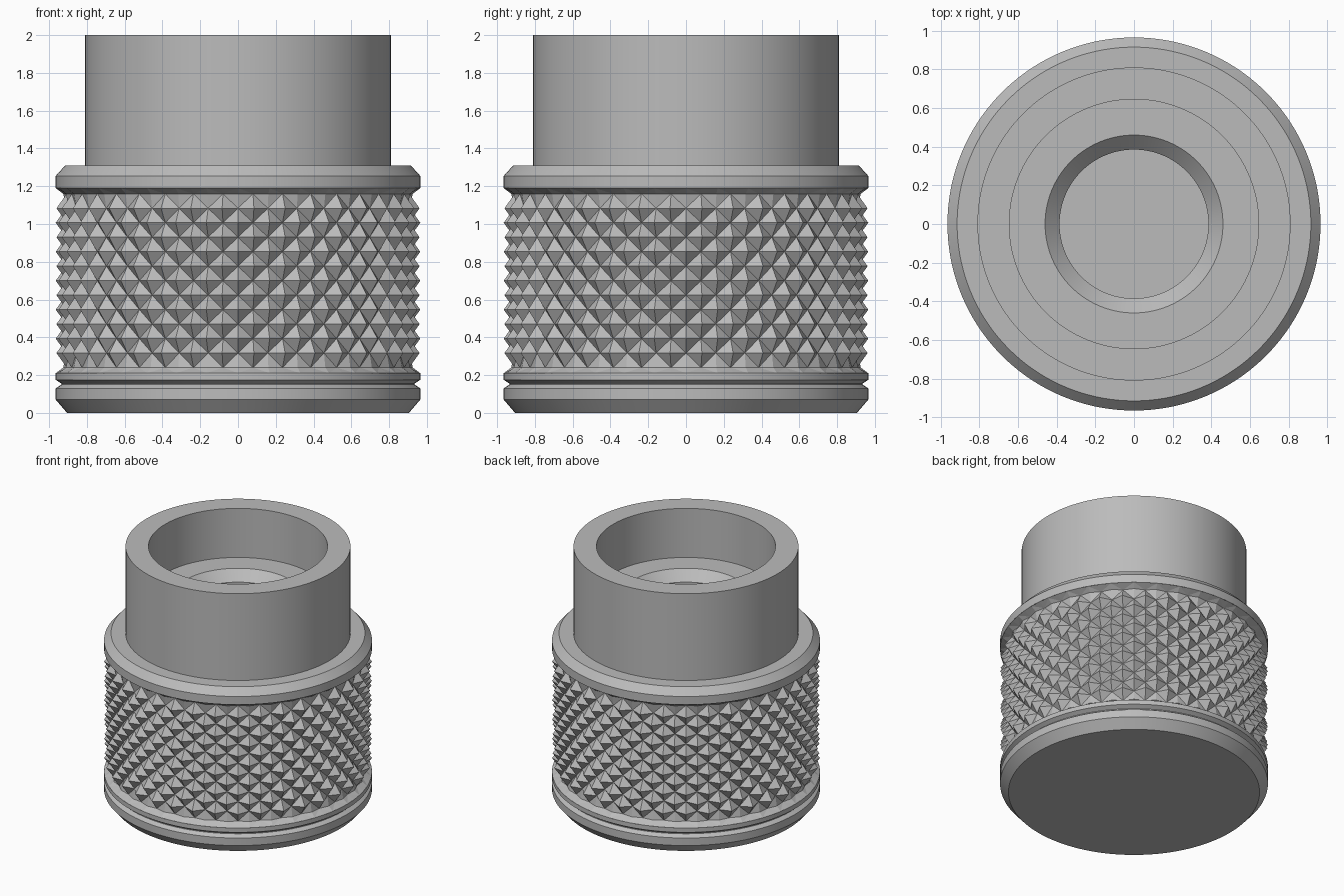
import bpy, bmesh, math

cube = bpy.data.objects.get("Cube")
if cube:
    bpy.data.objects.remove(cube, do_unlink=True)

metal = bpy.data.materials.new("satin_grey")
metal.use_nodes = True
GREY = (0.5, 0.5, 0.5, 1)
metal.diffuse_color = GREY
metal.node_tree.nodes["Principled BSDF"].inputs["Base Color"].default_value = GREY

R = 0.965            # outer radius
ROOT = R - 0.055     # bottom of the knurl grooves
LOW, HIGH = 0.21, 1.19


def finish(name, bm, smooth):
    bmesh.ops.recalc_face_normals(bm, faces=bm.faces)
    mesh = bpy.data.meshes.new(name)
    bm.to_mesh(mesh)
    bm.free()
    mesh.materials.append(metal)
    obj = bpy.data.objects.new(name, mesh)
    bpy.context.collection.objects.link(obj)
    if smooth:
        bpy.ops.object.select_all(action='DESELECT')
        obj.select_set(True)
        bpy.context.view_layer.objects.active = obj
        bpy.ops.object.shade_smooth_by_angle(angle=math.radians(25))
    return obj


def lathe(name, profile, steps=144):
    """Turn a radius/height profile around the z axis."""
    bm = bmesh.new()
    verts = [bm.verts.new((r, 0, z)) for r, z in profile]
    edges = [bm.edges.new(pair) for pair in zip(verts, verts[1:])]
    bmesh.ops.spin(bm, geom=verts + edges, cent=(0, 0, 0), axis=(0, 0, 1),
                   angle=math.tau, steps=steps, use_duplicate=False)
    bmesh.ops.remove_doubles(bm, verts=bm.verts, dist=1e-4)
    return finish(name, bm, True)


def knurl(name, columns=72, rows=12):
    """Band of four-sided pyramids between crossing helical grooves."""
    bm = bmesh.new()
    margin = 0.03
    pitch = (HIGH - LOW - 2 * margin) / rows

    def ring(z, radius_at):
        return [bm.verts.new((radius_at(i) * math.cos(math.tau * i / columns),
                              radius_at(i) * math.sin(math.tau * i / columns), z))
                for i in range(columns)]

    rings = [ring(LOW, lambda i: R)]
    for j in range(rows + 1):
        tip = ROOT + 0.015 if j in (0, rows) else R
        rings.append(ring(LOW + margin + j * pitch,
                          lambda i: ROOT if (i + j) % 2 else tip))
    rings.append(ring(HIGH, lambda i: R))

    # Split every cell along its groove, so that ridges run up and across
    for j, (lower, upper) in enumerate(zip(rings, rings[1:])):
        for i in range(columns):
            k = (i + 1) % columns
            a, b, c, d = lower[i], lower[k], upper[k], upper[i]
            if (i + j) % 2:
                faces = (a, b, d), (b, c, d)
            else:
                faces = (a, b, c), (a, c, d)
            for face in faces:
                bm.faces.new(face)
    return finish(name, bm, False)


# Closed foot with a chamfer and a V groove
lathe("base_ring", [(0, 0), (0.905, 0), (R, 0.07), (R, 0.13),
                    (0.935, 0.15), (0.935, 0.155), (R, 0.175), (R, LOW)])

# Grip
knurl("knurled_grip")

# Flange, neck, counterbore and chamfered centre hole
lathe("flange_and_neck", [(R, HIGH), (R, 1.255), (0.915, 1.31), (0.81, 1.31),
                          (0.81, 2), (0.645, 2), (0.645, 1.61), (0.46, 1.61),
                          (0.385, 1.535), (0.385, 0.6), (0, 0.6)])
